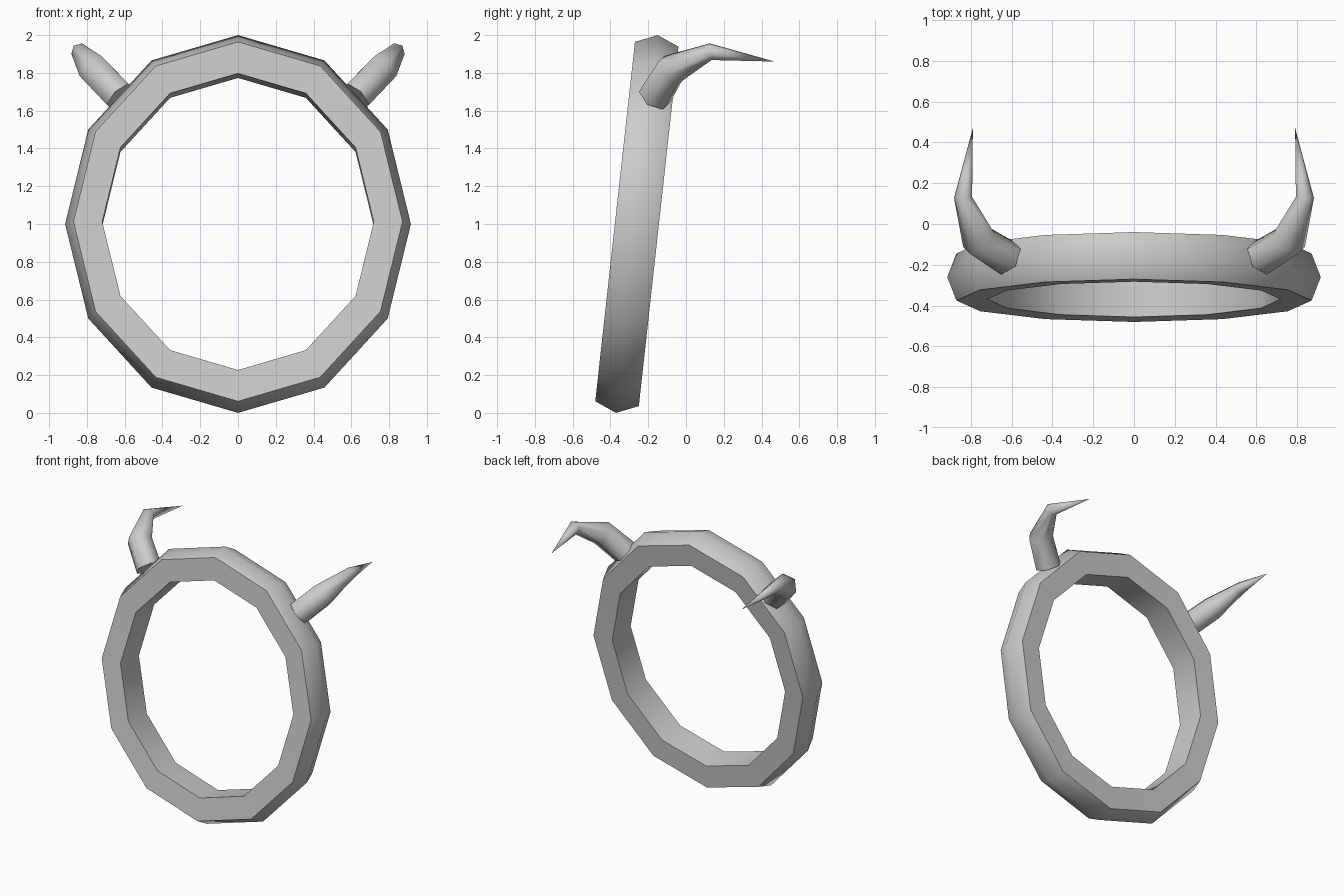
import bpy, math
from mathutils import Vector, Matrix

if "Cube" in bpy.data.objects:
    bpy.data.objects.remove(bpy.data.objects["Cube"])

grey = bpy.data.materials.new("plain_grey")
grey.use_nodes = True
grey.diffuse_color = (0.6, 0.6, 0.6, 1)
grey.node_tree.nodes["Principled BSDF"].inputs["Base Color"].default_value = (0.6, 0.6, 0.6, 1)


def make_object(name, verts, faces, angle):
    mesh = bpy.data.meshes.new(name)
    mesh.from_pydata(verts, [], faces)
    mesh.materials.append(grey)
    obj = bpy.data.objects.new(name, mesh)
    bpy.context.collection.objects.link(obj)
    bpy.ops.object.select_all(action="DESELECT")
    obj.select_set(True)
    bpy.context.view_layer.objects.active = obj
    bpy.ops.object.mode_set(mode="EDIT")
    bpy.ops.mesh.select_all(action="SELECT")
    bpy.ops.mesh.normals_make_consistent(inside=False)
    bpy.ops.object.mode_set(mode="OBJECT")
    bpy.ops.object.shade_smooth_by_angle(angle=math.radians(angle))
    return obj


# Ring: five-sided section (radius, depth) swept in twelve steps, leaning back
section = [(1.006, 0), (0.957, 0.116), (0.79, 0.11), (0.79, -0.11), (0.957, -0.116)]
steps, n = 12, len(section)
place = Matrix.Translation((0, -0.26, 1)) @ Matrix.Rotation(math.radians(-6.3), 4, "X")
verts = []
for i in range(steps):
    a = math.tau * i / steps
    for r, d in section:
        verts.append(place @ Vector((0.91 * r * math.cos(a), d, r * math.sin(a))))
faces = [(i * n + j, i * n + (j + 1) % n,
          (i + 1) % steps * n + (j + 1) % n, (i + 1) % steps * n + j)
         for i in range(steps) for j in range(n)]
make_object("ring", verts, faces, 60)

# Horns: six-sided tapering tubes that bend backwards to a point
path = [Vector(p) for p in ((0.625, -0.165, 1.675), (0.76, -0.08, 1.815),
                            (0.838, 0.13, 1.912), (0.79, 0.47, 1.86))]
radii = [0.092, 0.09, 0.046]
sides = 6


def horn(name, mirror):
    pts = []
    for k, rad in enumerate(radii):
        t = (path[k + 1] - path[k]).normalized()
        if k:
            t = (t + (path[k] - path[k - 1]).normalized()).normalized()
        u = t.cross(Vector((-0.7, 0, 0.7))).normalized()
        w = t.cross(u)
        for s in range(sides):
            a = math.tau * s / sides
            pts.append(path[k] + rad * (math.cos(a) * u + math.sin(a) * w))
    pts.append(path[-1])
    tip = len(pts) - 1
    quads = [(k * sides + s, k * sides + (s + 1) % sides,
              (k + 1) * sides + (s + 1) % sides, (k + 1) * sides + s)
             for k in range(len(radii) - 1) for s in range(sides)]
    last = tip - sides
    cone = [(last + s, last + (s + 1) % sides, tip) for s in range(sides)]
    base = [tuple(range(sides))]
    pts = [(p.x * mirror, p.y, p.z) for p in pts]
    make_object(name, pts, quads + cone + base, 65)


horn("left_horn", 1)
horn("right_horn", -1)
